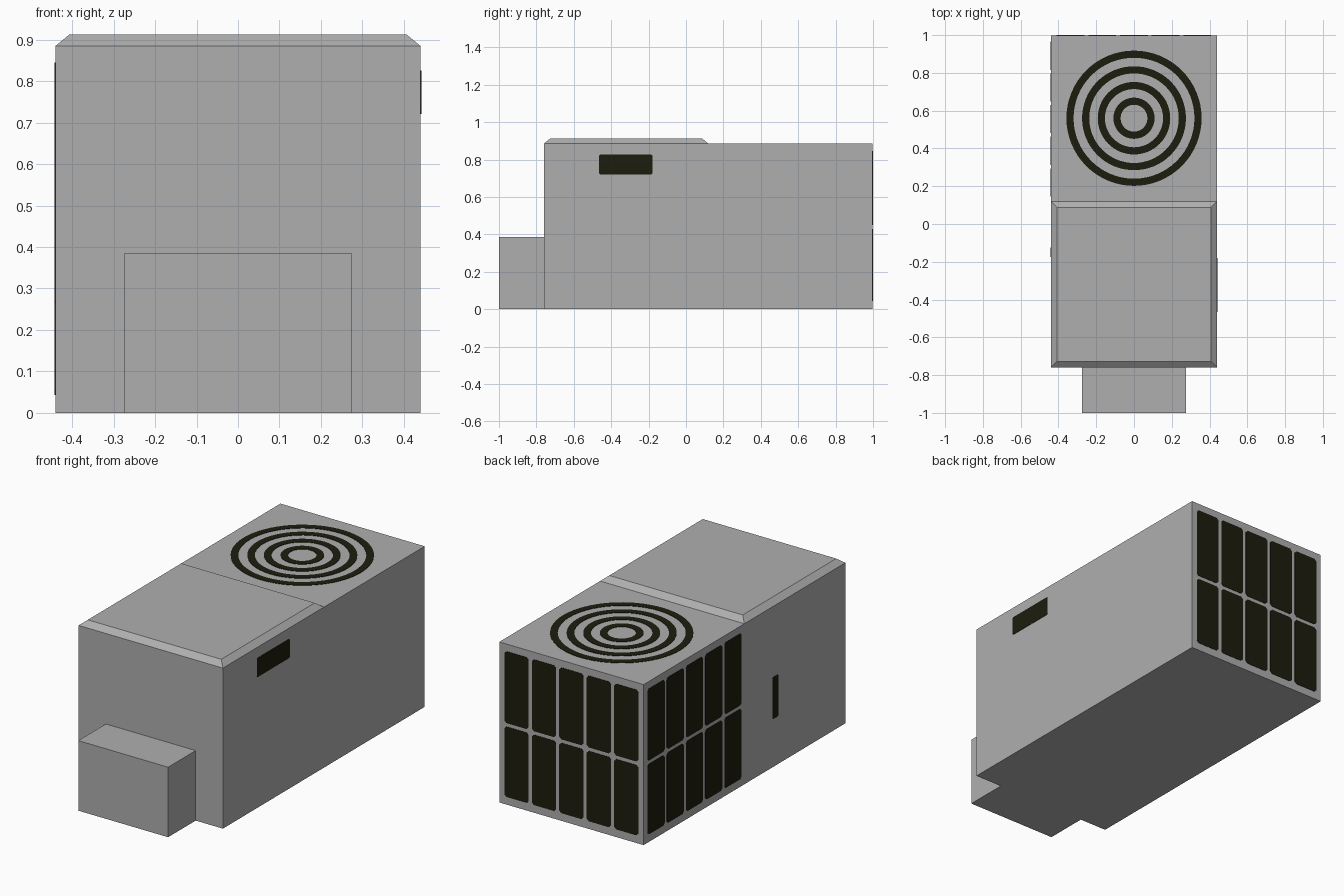
import bpy, bmesh, math
from mathutils import Vector

if "Cube" in bpy.data.objects:
    bpy.data.objects.remove(bpy.data.objects["Cube"])


def material(name, rgb):
    m = bpy.data.materials.new(name)
    m.diffuse_color = (*rgb, 1)
    m.use_nodes = True
    m.node_tree.nodes["Principled BSDF"].inputs["Base Color"].default_value = m.diffuse_color
    return m


GREY = material("grey_metal", (0.43, 0.43, 0.43))
DARK = material("dark_olive_vent", (0.012, 0.012, 0.0045))
W, BACK, FRONT, H = 0.44, 0.998, -0.76, 0.885
LIFT = 0.002  # how far vent plates stand proud


def finish(name, bm, mat):
    bmesh.ops.recalc_face_normals(bm, faces=bm.faces)
    me = bpy.data.meshes.new(name)
    bm.to_mesh(me)
    bm.free()
    me.materials.append(mat)
    ob = bpy.data.objects.new(name, me)
    bpy.context.collection.objects.link(ob)
    return ob


def box(name, x0, x1, y0, y1, z0, z1, mat, inset=0.0):
    """Box whose top can be inset on all sides."""
    bm = bmesh.new()
    bmesh.ops.create_cube(bm, size=1)
    for v in bm.verts:
        top = v.co.z > 0
        i = inset if top else 0
        v.co = Vector((x1 - i if v.co.x > 0 else x0 + i,
                       y1 - i if v.co.y > 0 else y0 + i,
                       z1 if top else z0))
    return finish(name, bm, mat)


def plate(name, origin, u, v, a0, a1, b0, b1, cut=0.012):
    """Thin plate with clipped corners on the plane origin + a*u + b*v."""
    o, u, v = Vector(origin), Vector(u), Vector(v)
    n = u.cross(v)
    pts = [(a0 + cut, b0), (a1 - cut, b0), (a1, b0 + cut), (a1, b1 - cut),
           (a1 - cut, b1), (a0 + cut, b1), (a0, b1 - cut), (a0, b0 + cut)]
    bm = bmesh.new()
    f = bm.faces.new([bm.verts.new(o + u * a + v * b - n * LIFT) for a, b in pts])
    ext = bmesh.ops.extrude_face_region(bm, geom=[f])
    for e in ext["geom"]:
        if isinstance(e, bmesh.types.BMVert):
            e.co += n * 2 * LIFT
    return finish(name, bm, DARK)


def ring(name, cx, cy, z, r0, r1, n=64):
    bm = bmesh.new()
    loops = []
    for r, h in ((r0, -LIFT), (r1, -LIFT), (r1, LIFT), (r0, LIFT)):
        loops.append([bm.verts.new((cx + r * math.cos(2 * math.pi * i / n),
                                    cy + r * math.sin(2 * math.pi * i / n),
                                    z + h)) for i in range(n)])
    for k in range(4):
        a, b = loops[k], loops[(k + 1) % 4]
        for i in range(n):
            j = (i + 1) % n
            bm.faces.new((a[i], a[j], b[j], b[i]))
    return finish(name, bm, DARK)


# Main housing, raised lid with sloped edges, front box
box("housing", -W, W, FRONT, BACK, 0, H, GREY)
box("raised_lid", -W, W, FRONT, 0.12, H, 0.912, GREY, 0.033)
box("front_box", -0.274, 0.274, -1, FRONT, 0, 0.386, GREY)

# Fan grille rings on top
for i in range(4):
    r = 0.358 - i * 0.083
    ring(f"fan_ring_{i + 1}", 0, 0.56, H, r - 0.038, r)

# Two rows of five grille panels on the back and left sides
rows = ((0.043, 0.430), (0.450, 0.845))
for c in range(5):
    a = c * 0.1675
    for k, (z0, z1) in enumerate(rows):
        plate(f"back_grille_{c + 1}_{k + 1}", (0, BACK, 0), (-1, 0, 0), (0, 0, 1),
              -0.408 + a, -0.408 + a + 0.147, z0, z1)
        plate(f"left_grille_{c + 1}_{k + 1}", (-W, 0, 0), (0, -1, 0), (0, 0, 1),
              -0.965 + a, -0.965 + a + 0.149, z0, z1)

# Small side vents
plate("right_vent", (W, 0, 0), (0, 1, 0), (0, 0, 1), -0.465, -0.18, 0.721, 0.826, 0.006)
plate("left_vent", (-W, 0, 0), (0, -1, 0), (0, 0, 1), 0.124, 0.176, 0.265, 0.495, 0.006)
